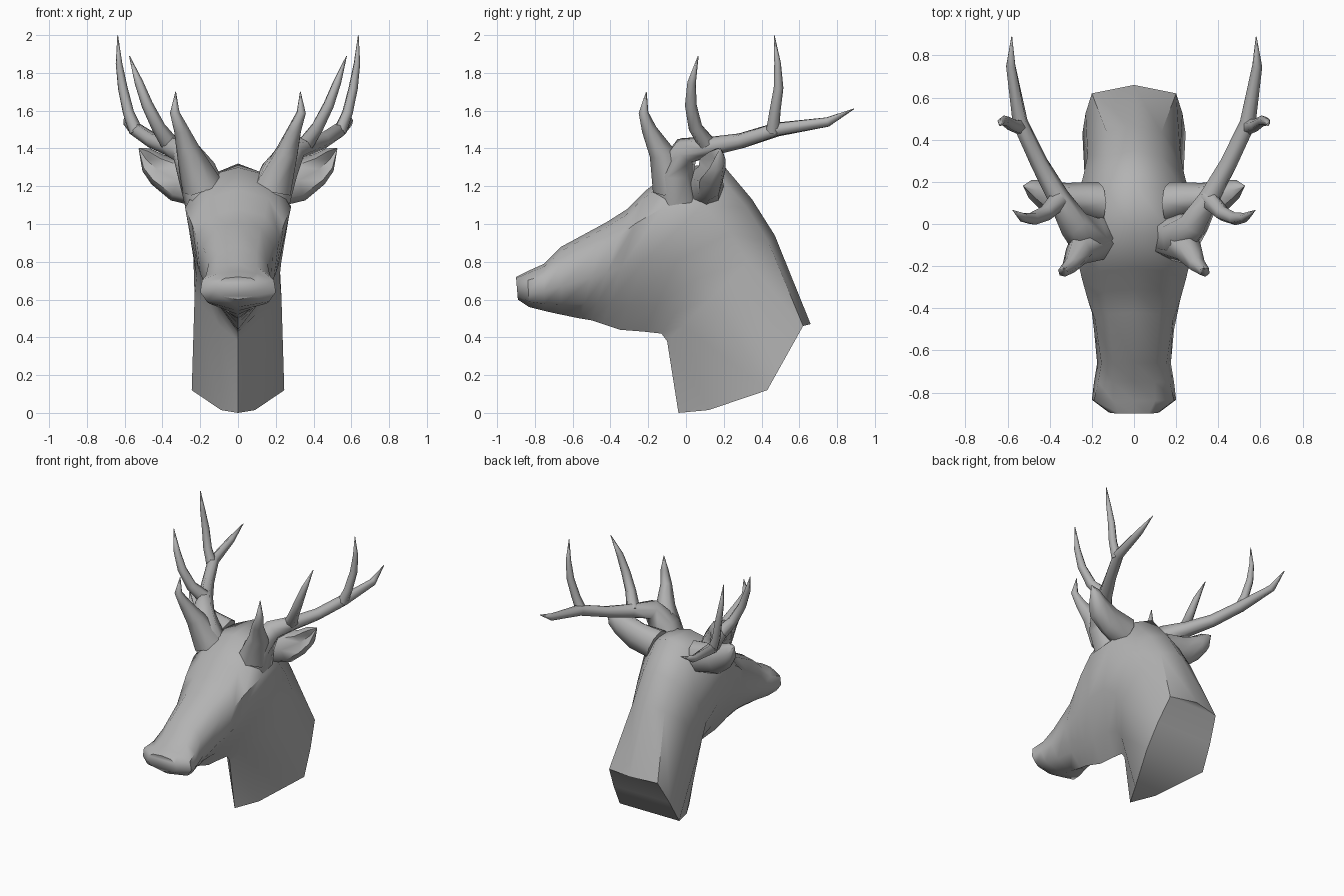
import bpy, bmesh, math
from mathutils import Vector

cube = bpy.data.objects.get("Cube")
if cube:
    bpy.data.objects.remove(cube, do_unlink=True)

grey = bpy.data.materials.new("plain grey")
grey.use_nodes = True
GREY = (0.45, 0.45, 0.45, 1)
grey.diffuse_color = GREY
grey.node_tree.nodes["Principled BSDF"].inputs["Base Color"].default_value = GREY


def cap(bm, loop):
    """Close a ring with strips that run from side to side."""
    n = len(loop)
    for i in range(n // 2):
        corners = [loop[i], loop[i + 1], loop[n - i - 1], loop[-i]]
        bm.faces.new(dict.fromkeys(corners))


def loft(name, rings, angle):
    """Skin a list of closed rings, cap both ends and shade the result."""
    bm = bmesh.new()
    loops = [[bm.verts.new(p) for p in ring] for ring in rings]
    for a, b in zip(loops, loops[1:]):
        for i in range(len(a)):
            j = (i + 1) % len(a)
            bm.faces.new((a[i], a[j], b[j], b[i]))
    cap(bm, loops[0])
    cap(bm, loops[-1])
    bmesh.ops.recalc_face_normals(bm, faces=bm.faces)
    mesh = bpy.data.meshes.new(name)
    bm.to_mesh(mesh)
    bm.free()
    mesh.materials.append(grey)
    obj = bpy.data.objects.new(name, mesh)
    bpy.context.collection.objects.link(obj)
    bpy.ops.object.select_all(action='DESELECT')
    obj.select_set(True)
    bpy.context.view_layer.objects.active = obj
    bpy.ops.object.shade_smooth_by_angle(angle=math.radians(angle))


def tube(name, path, radii, sides=6):
    """Tapered low-poly branch along a path."""
    pts = [Vector(p) for p in path]
    rings = []
    for i, p in enumerate(pts):
        d = (pts[min(i + 1, len(pts) - 1)] - pts[max(i - 1, 0)]).normalized()
        u = d.cross(Vector((0.3, 1, -0.4))).normalized()
        v = d.cross(u)
        rings.append([p + radii[i] * (u * math.cos(k * math.tau / sides) + v * math.sin(k * math.tau / sides))
                      for k in range(sides)])
    loft(name, rings, 85)


def mirror_ring(top, half, bottom):
    """Close a half section over the middle plane."""
    return [(0, *top)] + half + [(0, *bottom)] + [(-x, y, z) for x, y, z in reversed(half)]


def body_ring(top, bottom, widths):
    """Symmetric section between two midline (y, z) points."""
    a, b = Vector(top), Vector(bottom)
    half = [(w, *a.lerp(b, t)) for t, w in zip((0.06, 0.25, 0.58, 0.85), widths)]
    return mirror_ring(top, half, bottom)


# Neck and head, from the cut base up to the skull and forward to the nose
base = mirror_ring((0.66, 0.47), [(0.2, 0.62, 0.46), (0.23, 0.525, 0.29), (0.245, 0.43, 0.12), (0.09, 0.12, 0.015)],
                   (-0.04, 0))
sections = [
    ((0.47, 0.94), (-0.10, 0.38), (0.13, 0.22, 0.23, 0.10)),
    ((0.35, 1.13), (-0.13, 0.42), (0.13, 0.24, 0.22, 0.10)),
    ((0.19, 1.32), (-0.22, 0.43), (0.13, 0.28, 0.23, 0.10)),
    ((-0.05, 1.30), (-0.35, 0.44), (0.19, 0.28, 0.22, 0.10)),
    ((-0.21, 1.18), (-0.44, 0.47), (0.16, 0.245, 0.21, 0.10)),
    ((-0.31, 1.08), (-0.50, 0.49), (0.14, 0.22, 0.20, 0.10)),
    ((-0.42, 1.01), (-0.56, 0.50), (0.12, 0.185, 0.19, 0.10)),
    ((-0.66, 0.88), (-0.66, 0.52), (0.10, 0.155, 0.175, 0.12)),
    ((-0.75, 0.79), (-0.75, 0.54), (0.10, 0.17, 0.19, 0.15)),
    ((-0.84, 0.75), (-0.83, 0.56), (0.10, 0.19, 0.20, 0.165)),
    ((-0.90, 0.72), (-0.89, 0.60), (0.07, 0.11, 0.12, 0.09)),
]
loft("head_and_neck", [base] + [body_ring(*s) for s in sections], 50)

# Antler branches on the left side: path and radii
branches = {
    "antler_beam": ([(0.14, -0.03, 1.06), (0.22, -0.06, 1.28), (0.285, 0.0, 1.39), (0.36, 0.13, 1.41),
                     (0.45, 0.29, 1.44), (0.54, 0.48, 1.50), (0.585, 0.75, 1.54), (0.58, 0.89, 1.61)],
                    (0.13, 0.105, 0.075, 0.052, 0.042, 0.038, 0.025, 0.002)),
    "front_tine": ([(0.19, -0.07, 1.20), (0.26, -0.13, 1.38), (0.30, -0.195, 1.50), (0.335, -0.225, 1.59),
                    (0.33, -0.21, 1.70)], (0.11, 0.066, 0.04, 0.026, 0.002)),
    "middle_tine": ([(0.35, 0.12, 1.41), (0.42, 0.05, 1.51), (0.48, 0.025, 1.63), (0.525, 0.03, 1.75),
                     (0.575, 0.065, 1.89)], (0.05, 0.037, 0.031, 0.023, 0.002)),
    "rear_tine": ([(0.54, 0.46, 1.49), (0.58, 0.47, 1.59), (0.61, 0.49, 1.72), (0.63, 0.485, 1.85),
                   (0.637, 0.467, 2.0)], (0.037, 0.03, 0.026, 0.018, 0.002)),
}
# Ear sections: centre, half depth, half height
ear_sections = [((0.17, 0.10, 1.20), 0.10, 0.11), ((0.32, 0.12, 1.23), 0.075, 0.105),
                ((0.43, 0.13, 1.29), 0.08, 0.08), ((0.485, 0.16, 1.34), 0.05, 0.06),
                ((0.525, 0.18, 1.40), 0.003, 0.003)]

for side, sx in (("left", 1), ("right", -1)):
    for name, (path, radii) in branches.items():
        tube(f"{side}_{name}", [(sx * x, y, z) for x, y, z in path], radii)

    # Cupped ear, its front edge folded inward
    rings = []
    for i, ((x, y, z), dy, dz) in enumerate(ear_sections):
        ring = []
        for k in range(8):
            a = k * math.tau / 8
            cup = 0.1 if k == 4 and i in (2, 3) else 1
            ring.append((sx * (x - 0.35 * dz * math.sin(a)), y + dy * math.cos(a) * cup, z + dz * math.sin(a)))
        rings.append(ring)
    loft(f"{side}_ear", rings, 60)
